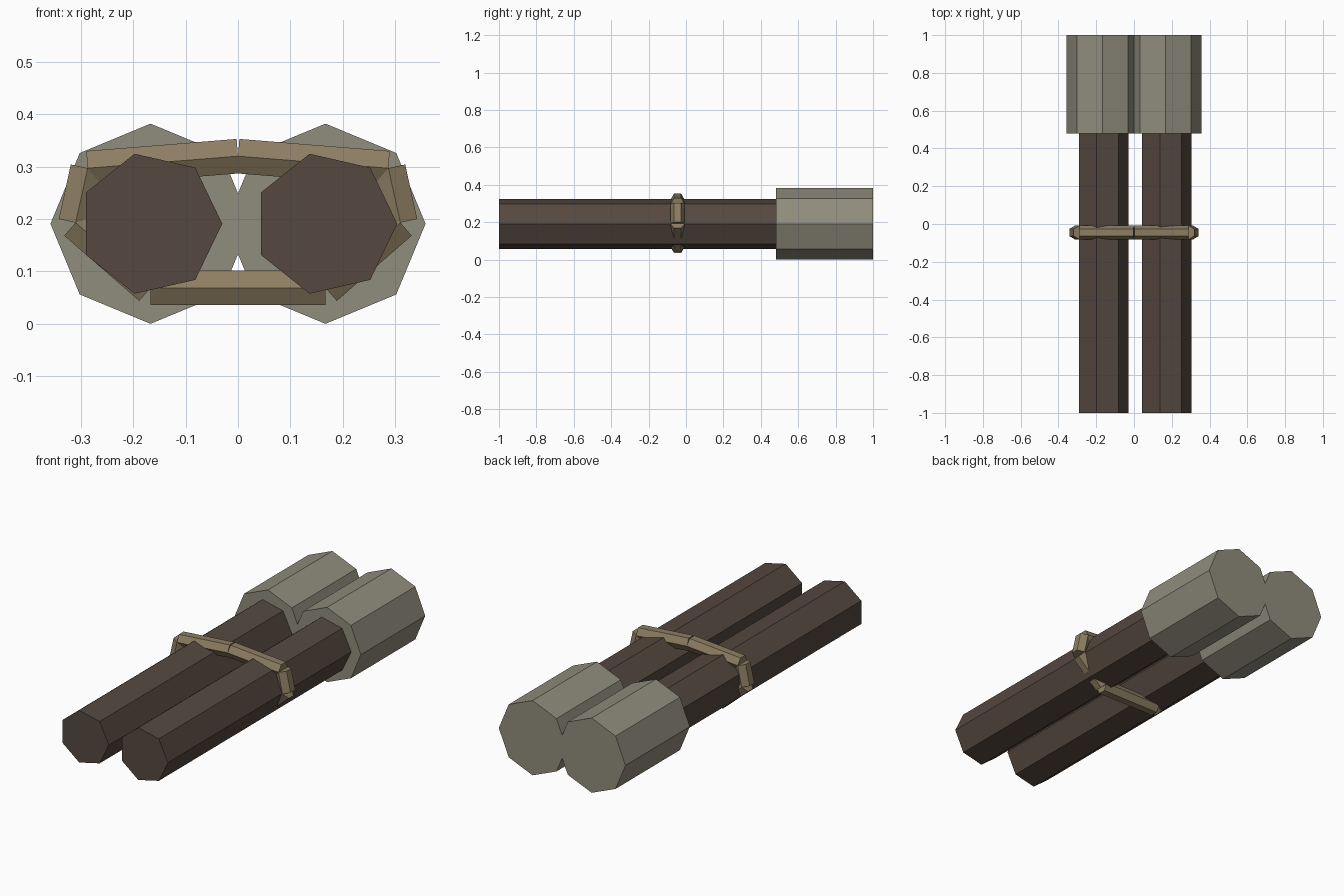
import bpy
import math
from mathutils import Vector

if "Cube" in bpy.data.objects:
    bpy.data.objects.remove(bpy.data.objects["Cube"])


def material(name, rgb):
    mat = bpy.data.materials.new(name)
    mat.diffuse_color = (*rgb, 1)
    mat.use_nodes = True
    mat.node_tree.nodes["Principled BSDF"].inputs["Base Color"].default_value = mat.diffuse_color
    return mat


def prism(name, start, end, side_axis, radius, sides, mat):
    """Capped flat-sided bar from start to end, with a corner on side_axis."""
    a, b, u = Vector(start), Vector(end), Vector(side_axis)
    d = (b - a).normalized()
    v = d.cross(u)
    verts = []
    for centre in (a, b):
        for i in range(sides):
            t = 2 * math.pi * i / sides
            verts.append(centre + radius * (math.cos(t) * u + math.sin(t) * v))
    faces = [(i, (i + 1) % sides, sides + (i + 1) % sides, sides + i)
             for i in range(sides)]
    faces.append(tuple(reversed(range(sides))))
    faces.append(tuple(range(sides, 2 * sides)))
    mesh = bpy.data.meshes.new(name)
    mesh.from_pydata(verts, [], faces)
    mesh.materials.append(mat)
    obj = bpy.data.objects.new(name, mesh)
    bpy.context.collection.objects.link(obj)
    return obj


handle_mat = material("dark_wood", (0.09, 0.065, 0.05))
head_mat = material("wrapped_cloth", (0.28, 0.265, 0.205))
strap_mat = material("rope", (0.27, 0.21, 0.125))

X, Y = (1, 0, 0), (0, 1, 0)
CX, CZ = 0.167, 0.191

# Two seven-sided handles with eight-sided heads
for side, x in (("left", -CX), ("right", CX)):
    prism(f"handle_{side}", (x, -1, CZ), (x, 0.5, CZ), X, 0.137, 7, handle_mat)
    prism(f"head_{side}", (x, 0.48, CZ), (x, 1, CZ), X, 0.191, 8, head_mat)

# Binding loop made of straight six-sided bars
half = [(0, 0.32), (0.287, 0.297), (0.31, 0.193), (CX, 0.0685)]
loop = half + [(-x, z) for x, z in reversed(half[1:])]
for i, (x0, z0) in enumerate(loop):
    x1, z1 = loop[(i + 1) % len(loop)]
    prism(f"binding_{i + 1}", (x0, -0.045, z0), (x1, -0.045, z1),
          Y, 0.038, 6, strap_mat)
